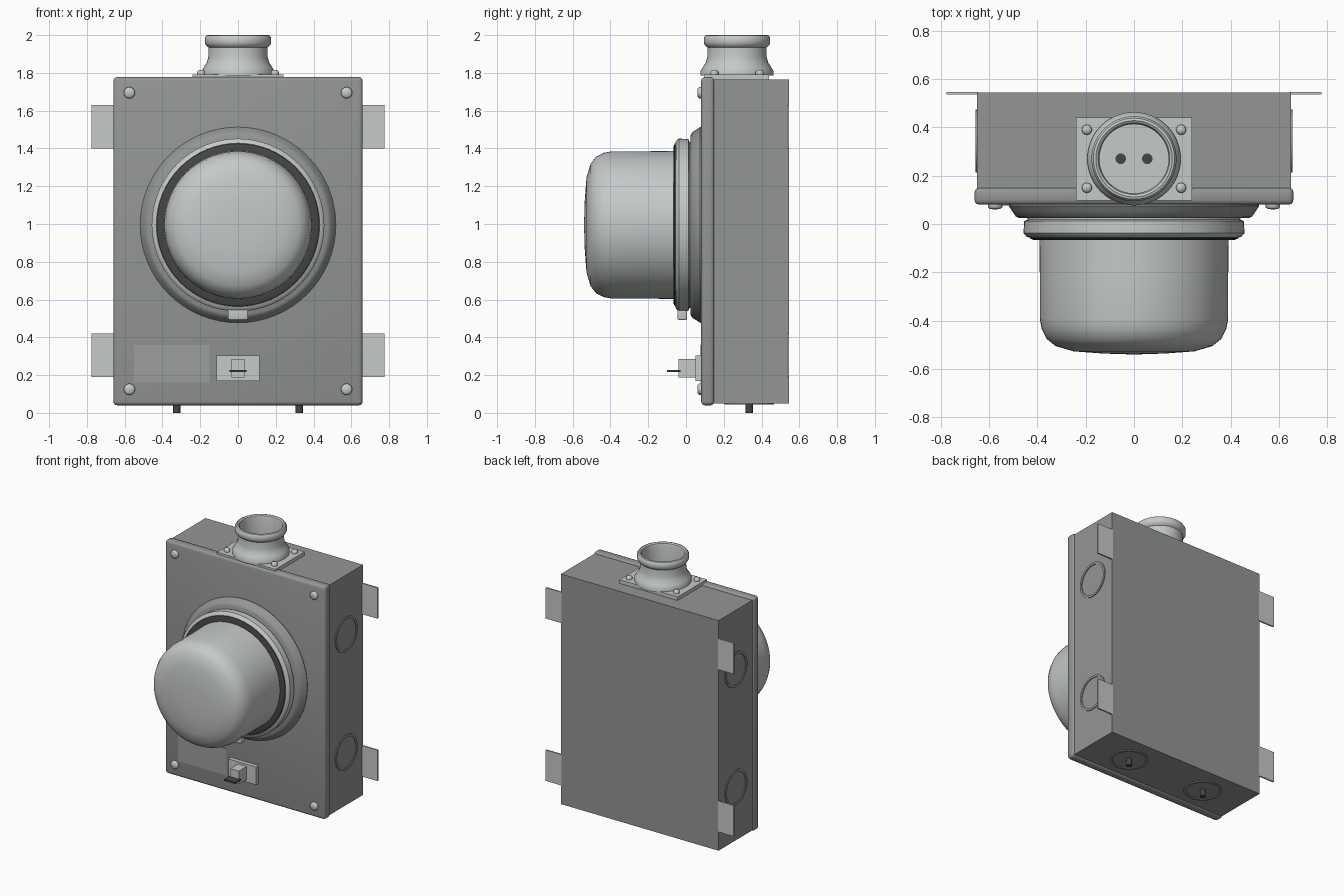
import bpy, bmesh, math
from mathutils import Matrix, Vector

cube = bpy.data.objects.get("Cube")
if cube:
    bpy.data.objects.remove(cube, do_unlink=True)


def material(name, r, g, b):
    m = bpy.data.materials.new(name)
    m.use_nodes = True
    m.diffuse_color = (r, g, b, 1)
    m.node_tree.nodes["Principled BSDF"].inputs["Base Color"].default_value = (r, g, b, 1)
    return m


BODY = material("enclosure grey", 0.29, 0.305, 0.30)
LIGHT = material("light grey", 0.56, 0.585, 0.58)
LABEL = material("label grey", 0.325, 0.345, 0.34)
DARK = material("dark rubber", 0.06, 0.06, 0.06)


def finish(name, bm, mat, angle=None):
    bmesh.ops.recalc_face_normals(bm, faces=bm.faces)
    mesh = bpy.data.meshes.new(name)
    bm.to_mesh(mesh)
    bm.free()
    mesh.materials.append(mat)
    ob = bpy.data.objects.new(name, mesh)
    bpy.context.collection.objects.link(ob)
    if angle:
        bpy.ops.object.select_all(action='DESELECT')
        ob.select_set(True)
        bpy.context.view_layer.objects.active = ob
        bpy.ops.object.shade_smooth_by_angle(angle=math.radians(angle))
    return ob


def box(name, lo, hi, mat, bevel=0):
    """Box between two corners, optionally with rounded edges."""
    lo, hi = Vector(lo), Vector(hi)
    bm = bmesh.new()
    bmesh.ops.create_cube(bm, size=1, matrix=Matrix.Translation((lo + hi) / 2) @ Matrix.Diagonal((*(hi - lo), 1)))
    if bevel:
        bmesh.ops.bevel(bm, geom=bm.edges[:], offset=bevel, segments=3, profile=0.5, affect='EDGES')
    return finish(name, bm, mat, 35 if bevel else None)


def lathe(name, profile, centre, axis, mat, steps=48, closed=False, angle=35):
    """Revolve (radius, height) points about an axis through centre."""
    bm = bmesh.new()
    vs = [bm.verts.new((r, 0, h)) for r, h in profile]
    pairs = list(zip(vs, vs[1:])) + ([(vs[-1], vs[0])] if closed else [])
    edges = [bm.edges.new(p) for p in pairs]
    bmesh.ops.spin(bm, geom=vs + edges, cent=(0, 0, 0), axis=(0, 0, 1), angle=math.tau, steps=steps)
    bmesh.ops.remove_doubles(bm, verts=bm.verts, dist=1e-5)
    turn = Vector((0, 0, 1)).rotation_difference(Vector(axis)).to_matrix().to_4x4()
    bm.transform(Matrix.Translation(centre) @ turn)
    return finish(name, bm, mat, angle)


def screw(name, centre, axis, r, h):
    lathe(name, [(r, 0), (r, h * .55), (r * .75, h * .9), (0, h)], centre, axis, LIGHT, 16, angle=60)


def knockout(name, centre, axis):
    lathe(name, [(.113, 0), (.113, .006), (.13, .006), (.13, 0)], centre, axis, BODY, closed=True)


FRONT, UP = (0, -1, 0), (0, 0, 1)

# Enclosure and rounded front cover
box("enclosure", (-.65, .12, .05), (.65, .545, 1.765), BODY)
box("front_cover", (-.66, .08, .04), (.66, .15, 1.778), BODY, .02)
box("label_plate", (-.55, .076, .16), (-.15, .082, .36), LABEL)

# Mirrored parts: brackets, cover screws, knockouts and drain pins
for side, s in (("left", 1), ("right", -1)):
    for row, z, sz in (("lower", .305, .125), ("upper", 1.515, 1.695)):
        xs = sorted((s * .645, s * .775))
        box(f"{row}_{side}_bracket", (xs[0], .535, z - .115), (xs[1], .546, z + .115), LIGHT)
        screw(f"{row}_{side}_cover_screw", (s * .575, .081, sz), FRONT, .03, .021)
    for row, z in (("lower", .445), ("upper", 1.325)):
        knockout(f"{row}_{side}_knockout", (s * .65, .343, z), (s, 0, 0))
    knockout(f"bottom_{side}_knockout", (s * .325, .335, .05), (0, 0, -1))
    lathe(f"bottom_{side}_pin", [(0, 0), (.02, 0), (.02, .055), (0, .055)],
          (s * .325, .335, 0), UP, DARK, 16)

# Lens assembly on the front
lens = (0, 0, .995)
lathe("lens_base_ring", [(0, -.09), (.515, -.09), (.518, -.075), (.505, -.055), (.49, -.032),
                         (.475, -.024), (0, -.024)], lens, FRONT, BODY, 64)
lathe("lens_bezel", [(0, -.03), (.44, -.03), (.44, -.018), (.455, -.012), (.457, .038), (.445, .052),
                     (.433, .056), (.42, .05), (0, .05)], lens, FRONT, LIGHT, 64)
lathe("lens_gasket", [(.38, .045), (.436, .045), (.43, .06), (.415, .066), (.38, .066)],
      lens, FRONT, DARK, 64, closed=True)
lathe("lens_dome", [(.392, .05), (.39, .2), (.39, .39), (.382, .435), (.362, .475), (.325, .505),
                    (.25, .527), (.13, .536), (0, .54)], lens, FRONT, LIGHT, 64, angle=60)
box("bezel_tab", (-.053, -.045, .492), (.053, .005, .56), LIGHT, .008)

# Toggle switch below the lens
box("switch_plate", (-.115, .05, .17), (.115, .085, .303), LIGHT)
box("switch_block", (-.035, -.04, .188), (.035, .055, .286), LIGHT)
box("switch_lever", (-.046, -.1, .216), (.046, -.03, .226), DARK)

# Top spout with mounting flange
box("spout_flange", (-.24, .097, 1.76), (.24, .44, 1.792), LIGHT)
hub = (0, .27, 0)
lathe("spout", [(0, 1.785), (.193, 1.785), (.193, 1.81), (.18, 1.832), (.165, 1.855), (.157, 1.885),
                (.156, 1.935), (.168, 1.944), (.176, 1.958), (.176, 1.985), (.168, 1.997), (.158, 2),
                (.148, 1.993), (.143, 1.975), (.143, 1.805), (0, 1.805)], hub, UP, LIGHT)
for sx in (-1, 1):
    lathe("spout_hole", [(0, 0), (.022, 0), (.022, .006), (0, .006)], (sx * .055, .27, 1.802), UP, DARK, 16)
    for y in (.15, .39):
        screw("flange_screw", (sx * .195, y, 1.79), UP, .021, .026)
